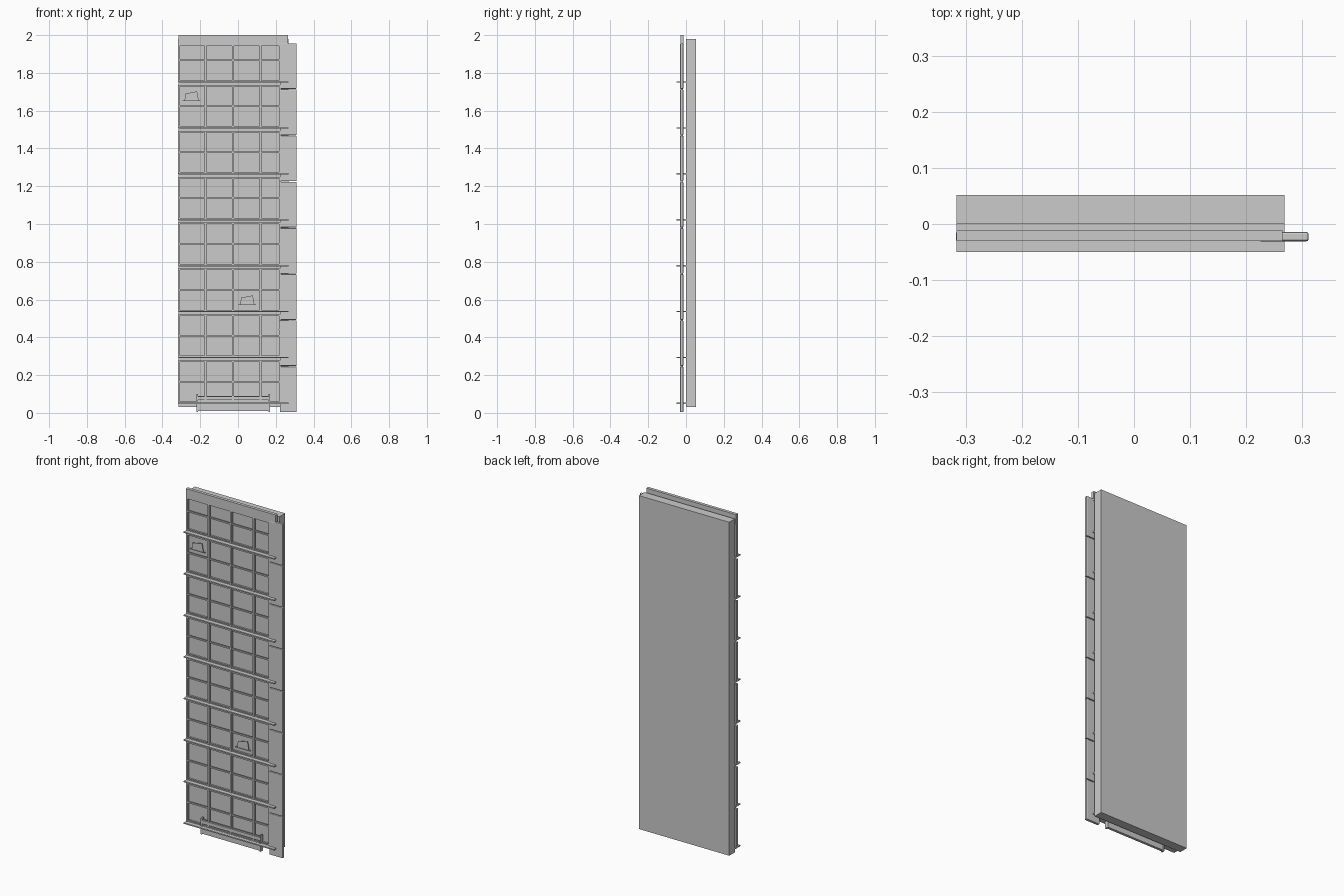
import bpy, bmesh
from mathutils import Vector

if "Cube" in bpy.data.objects:
    bpy.data.objects.remove(bpy.data.objects["Cube"])

X0, X1 = -0.316, 0.268      # width of the backing slab and shelves
PITCH = 0.243               # vertical spacing of the rows
ROWS = [0.05 + i * PITCH for i in range(8)]


def box_mesh(bm, x, y, z):
    """Add one box given (min, max) ranges."""
    geo = bmesh.ops.create_cube(bm, size=1)
    for v in geo['verts']:
        v.co = Vector((r[0] + (c + 0.5) * (r[1] - r[0])
                       for c, r in zip(v.co, (x, y, z))))


def boxes(name, items, bevel=0):
    bm = bmesh.new()
    for it in items:
        box_mesh(bm, *it)
    me = bpy.data.meshes.new(name)
    bm.to_mesh(me)
    bm.free()
    ob = bpy.data.objects.new(name, me)
    bpy.context.collection.objects.link(ob)
    if bevel:
        m = ob.modifiers.new("bevel", 'BEVEL')
        m.width = bevel
        m.segments = 2
    return ob


def plate(name, pts, y0, y1):
    """Extrude an x-z outline between two depths."""
    bm = bmesh.new()
    f = bm.faces.new([bm.verts.new((x, y0, z)) for x, z in pts])
    ext = bmesh.ops.extrude_face_region(bm, geom=[f])
    for v in ext['geom']:
        if isinstance(v, bmesh.types.BMVert):
            v.co.y = y1
    bmesh.ops.recalc_face_normals(bm, faces=bm.faces)
    me = bpy.data.meshes.new(name)
    bm.to_mesh(me)
    bm.free()
    ob = bpy.data.objects.new(name, me)
    bpy.context.collection.objects.link(ob)


# Backing slab
boxes("backing_slab", [((X0, X1), (0.0, 0.052), (0.03, 1.98))])

# Header rail
boxes("header_rail", [((X0, 0.265), (-0.03, -0.012), (1.942, 2.0))])

# Grid of bars, one frame per row
for i, z in enumerate(ROWS):
    top = z + 0.228
    bars = [((x - 0.005, x + 0.005), (-0.029, -0.015), (z, top))
            for x in (-0.312, -0.172, -0.027, 0.119, 0.222)]
    bars += [((X0, 0.225), (-0.026, -0.017), (h - 0.004, h + 0.004))
             for h in (z + 0.006, z + 0.116, top - 0.004)]
    boxes(f"grid_frame_{i + 1}", bars)

# Shelves with a thin front-to-back depth
for i, z in enumerate(ROWS):
    boxes(f"shelf_{i + 1}", [((X0, X1), (-0.05, 0.0), (z - 0.003, z + 0.004))])

# Rounded edge panels on the right
for i in range(8):
    z = 0.004 + i * 0.2445
    boxes(f"edge_panel_{i + 1}",
          [((0.222, 0.311), (-0.031, -0.014), (z, z + 0.241))], bevel=0.004)

# Kick vent at the base
boxes("base_vent", [
    ((-0.215, 0.165), (-0.022, -0.016), (0.01, 0.09)),
    ((-0.215, 0.165), (-0.031, -0.022), (0.068, 0.088)),
    ((-0.215, 0.165), (-0.031, -0.022), (0.010, 0.055)),
    ((-0.219, -0.211), (-0.033, -0.012), (0.006, 0.10)),
    ((0.161, 0.169), (-0.033, -0.012), (0.006, 0.10))])

# Small tilted tags with a base strip
for i, (x, z, y) in enumerate([(-0.295, 1.65, -0.024), (0.0, 0.57, -0.024),
                               (0.215, 0.44, -0.024)]):
    plate(f"tag_{i + 1}", [(x + 0.012, z), (x + 0.088, z), (x + 0.078, z + 0.052),
                           (x + 0.016, z + 0.04)], y, y + 0.004)
    boxes(f"tag_base_{i + 1}", [((x, x + 0.096), (y - 0.002, y + 0.006), (z, z + 0.004))])
